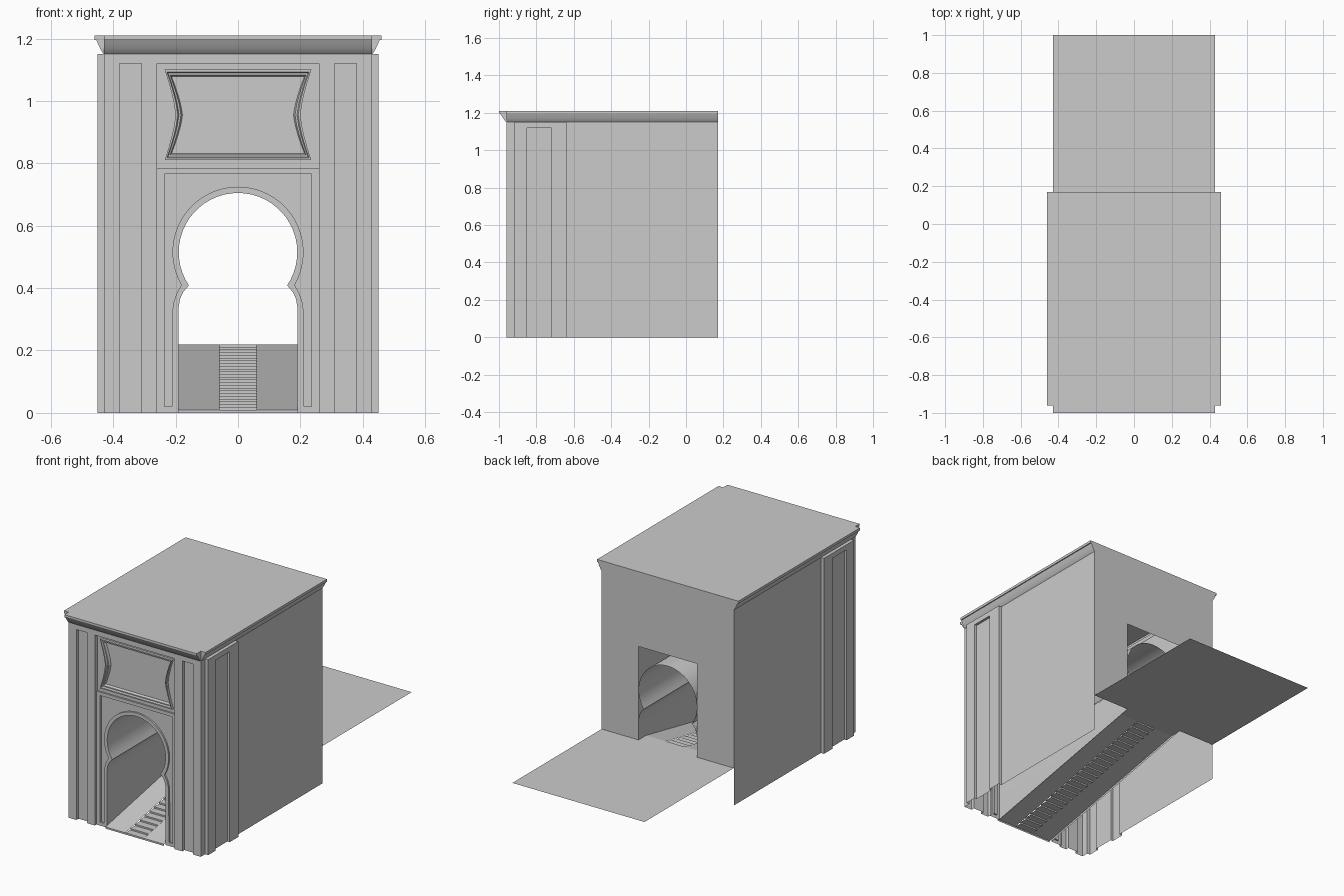
import bpy, bmesh, math
from mathutils import Vector
from mathutils.geometry import tessellate_polygon

if "Cube" in bpy.data.objects:
    bpy.data.objects.remove(bpy.data.objects["Cube"])


def front(d):      # (u, v) drawn on the plane y = d
    return lambda p: Vector((p[0], d, p[1]))


def side(d):       # (u, v) drawn on the plane x = d
    return lambda p: Vector((d, p[0], p[1]))


def flat(d):       # (u, v) drawn on the plane z = d
    return lambda p: Vector((p[0], p[1], d))


def rect(u0, u1, v0, v1):
    return [(u0, v0), (u1, v0), (u1, v1), (u0, v1)]


def mirrored(half):
    return half + [(-u, v) for u, v in reversed(half)]


def sheet(bm, f, facing, *loops):
    """Flat polygon with optional holes, turned to the facing direction."""
    pts = [f(p) for loop in loops for p in loop]
    vs = [bm.verts.new(p) for p in pts]
    if len(loops) == 1 and len(vs) == 4:
        tris = [(0, 1, 2, 3)]
    else:
        tris = tessellate_polygon([[f(p) for p in loop] for loop in loops])
    for t in tris:
        face = bm.faces.new([vs[i] for i in t])
        face.normal_update()
        if face.normal.dot(Vector(facing)) < 0:
            face.normal_flip()


def rim(bm, loop, fa, fb, closed=True):
    """Strip joining the same outline on two planes."""
    a = [bm.verts.new(fa(p)) for p in loop]
    b = [bm.verts.new(fb(p)) for p in loop]
    n = len(loop)
    for i in range(n if closed else n - 1):
        j = (i + 1) % n
        bm.faces.new((a[i], a[j], b[j], b[i]))


def finish(name, bm, mirror=False, smooth=False, weld=True):
    if weld:
        bmesh.ops.remove_doubles(bm, verts=bm.verts, dist=1e-5)
    me = bpy.data.meshes.new(name)
    bm.to_mesh(me)
    bm.free()
    ob = bpy.data.objects.new(name, me)
    bpy.context.collection.objects.link(ob)
    if mirror:
        ob.modifiers.new("mirror", 'MIRROR')
    if smooth:
        bpy.ops.object.select_all(action='DESELECT')
        ob.select_set(True)
        bpy.context.view_layer.objects.active = ob
        bpy.ops.object.shade_smooth_by_angle(angle=math.radians(30))
    return ob


FRONT = (0, -1, 0)
Y0, Y1 = -0.96, 0.17
PANEL, LOWER = -0.935, -0.945


# Horseshoe arch outlines
def horseshoe(r, low_angle, foot):
    n = 18
    a0 = math.radians(low_angle)
    arc = [(r * math.cos(a0 + (math.pi / 2 - a0) * i / n),
            0.515 + r * math.sin(a0 + (math.pi / 2 - a0) * i / n)) for i in range(n)]
    half = foot + arc
    return half + [(0, 0.515 + r)] + [(-u, v) for u, v in reversed(half)]


arch = horseshoe(0.19, -34, [(0.19, 0), (0.19, 0.34), (0.186, 0.365), (0.176, 0.387)])
arch_outer = horseshoe(0.21, -30, [(0.212, 0.02), (0.21, 0.33), (0.206, 0.355), (0.198, 0.38)])

# Front pilasters with sunk slots
bm = bmesh.new()
half = [(0.26, 1.12), (0.26, 0), (0.31, 0), (0.31, 1.12), (0.38, 1.12),
        (0.38, 0), (0.43, 0), (0.43, 1.15)]
sheet(bm, front(Y0), FRONT, mirrored(half))
for s in (-1, 1):
    slot = [(s * 0.31, 0), (s * 0.31, 1.12), (s * 0.38, 1.12), (s * 0.38, 0)]
    sheet(bm, front(-0.94), FRONT, slot)
    rim(bm, slot, front(Y0), front(-0.94), False)
rim(bm, [(0.26, 0), (0.26, 1.12), (-0.26, 1.12), (-0.26, 0)], front(Y0), front(PANEL), False)
finish("front_pilasters", bm)

# Arch wall with sunk spandrel
bm = bmesh.new()
outline = [(0.26, 0.785), (0.26, 0)] + arch + [(-0.26, 0), (-0.26, 0.785)]
spandrel = arch_outer + [(-0.235, 0.02), (-0.235, 0.765), (0.235, 0.765), (0.235, 0.02)]
sheet(bm, front(LOWER), FRONT, outline, spandrel)
sheet(bm, front(-0.935), FRONT, spandrel)
rim(bm, spandrel, front(LOWER), front(-0.935))
rim(bm, [(-0.26, 0.785), (0.26, 0.785)], front(LOWER), front(PANEL), False)
finish("arch_wall", bm)


# Upper panel with concave-sided stepped frame
def hourglass(inset):
    top, bot, mid = 1.1 - inset, 0.81 + inset, 0.955
    half = []
    for i in range(9):
        t = -1 + i / 4
        v = mid + t * (top - bot) / 2
        half.append((0.2 - inset + 0.035 * abs(t) ** 1.4, v))
    return mirrored(half)


bm = bmesh.new()
steps = [(0, PANEL), (0, -0.95), (0.007, -0.95), (0.011, -0.94),
         (0.017, -0.94), (0.022, -0.925)]
sheet(bm, front(PANEL), FRONT, rect(-0.26, 0.26, 0.785, 1.12), hourglass(0))
for (i0, d0), (i1, d1) in zip(steps, steps[1:]):
    la, lb = hourglass(i0), hourglass(i1)
    a = [bm.verts.new(front(d0)(p)) for p in la]
    b = [bm.verts.new(front(d1)(p)) for p in lb]
    for i in range(len(a)):
        j = (i + 1) % len(a)
        bm.faces.new((a[i], a[j], b[j], b[i]))
sheet(bm, front(-0.925), FRONT, hourglass(0.022))
finish("upper_panel", bm)

# Side walls with one slotted pilaster each
bm = bmesh.new()
OUT = (1, 0, 0)
sheet(bm, side(0.43), OUT, rect(Y0, -0.92, 0, 1.15))
sheet(bm, side(0.43), OUT, rect(-0.64, Y1, 0, 1.15))
pil = [(-0.92, 0), (-0.92, 1.15), (-0.64, 1.15), (-0.64, 0)]
slot = [(-0.72, 0), (-0.72, 1.12), (-0.85, 1.12), (-0.85, 0)]
sheet(bm, side(0.45), OUT, pil + slot)
sheet(bm, side(0.435), OUT, slot)
rim(bm, pil, side(0.43), side(0.45), False)
rim(bm, slot, side(0.45), side(0.435), False)
finish("side_walls", bm, mirror=True)

# Back wall: lintel over two piers
bm = bmesh.new()
sheet(bm, front(Y1), (0, 1, 0), rect(-0.43, 0.43, 0.77, 1.21))
for s in (-1, 1):
    sheet(bm, front(Y1), (0, 1, 0), rect(s * 0.19, s * 0.43, 0.22, 0.77))
finish("back_wall", bm, weld=False)

# Cornice: front strip and two side strips, then the roof
profile = [(0, 1.15), (0.15, 1.155), (0.4, 1.168), (0.62, 1.182), (0.8, 1.195),
           (1, 1.195), (1, 1.21)]
bm = bmesh.new()
prof = [(Y0 - 0.04 * o, z) for o, z in profile]
rim(bm, prof, side(-0.43), side(0.43), False)
for s in (-1, 1):
    sheet(bm, side(s * 0.43), (s, 0, 0), prof + [(Y0, 1.21)])
    sp = [(s * (0.43 + 0.03 * o), z) for o, z in profile]
    rim(bm, sp, front(Y0), front(Y1), False)
    for y, n in ((Y0, -1), (Y1, 1)):
        sheet(bm, front(y), (0, n, 0), sp + [(s * 0.43, 1.21)])
finish("cornice", bm, smooth=True)

bm = bmesh.new()
sheet(bm, flat(1.21), (0, 0, 1), [(-0.43, -1), (0.43, -1), (0.43, Y0), (0.46, Y0), (0.46, Y1),
                                  (-0.46, Y1), (-0.46, Y0), (-0.43, Y0)])
finish("roof", bm)

# Passage lining, its foot rising with the ramp
bm = bmesh.new()
rim(bm, arch, front(LOWER), lambda p: Vector((p[0], Y1, max(p[1], 0.22))), False)
finish("passage_vault", bm, smooth=True)

# Ramp strips either side of the steps, with landing and lip
TOP = 0.1
bm = bmesh.new()
path = [(Y0, 0), (Y0, 0.01), (TOP, 0.22)]
for s in (-1, 1):
    rim(bm, path, side(s * 0.06), side(s * 0.19), False)
sheet(bm, flat(0.22), (0, 0, 1), rect(-0.19, 0.19, TOP, Y1))
bmesh.ops.recalc_face_normals(bm, faces=bm.faces)
for f in bm.faces:
    if f.normal.z < -0.1 or f.normal.y > 0.1:
        f.normal_flip()
finish("ramp", bm)

# Central flight of steps
N = 24
bm = bmesh.new()
path = [(Y0, 0)]
for i in range(N + 1):
    y = Y0 + (TOP - Y0) * i / N
    z = 0.01 + 0.21 * i / N
    path += [(y, z)] if i == N else [(y, z), (Y0 + (TOP - Y0) * (i + 1) / N, z)]
rim(bm, path, side(0.06), side(-0.06), False)
finish("steps", bm)

# Upper ground behind the gate
bm = bmesh.new()
sheet(bm, flat(0.22), (0, 0, 1), rect(-0.43, 0.43, Y1, 1))
finish("rear_terrace", bm)

# Turn relief strips outward
for ob in bpy.data.objects:
    if ob.name in ("front_pilasters", "arch_wall", "upper_panel", "side_walls", "cornice", "steps"):
        b = bmesh.new()
        b.from_mesh(ob.data)
        bmesh.ops.recalc_face_normals(b, faces=b.faces)
        way = {"side_walls": OUT, "steps": (0, -1, 1)}.get(ob.name, FRONT)
        if sum(f.normal.dot(Vector(way)) * f.calc_area() for f in b.faces) < 0:
            bmesh.ops.reverse_faces(b, faces=b.faces)
        b.to_mesh(ob.data)
        b.free()
